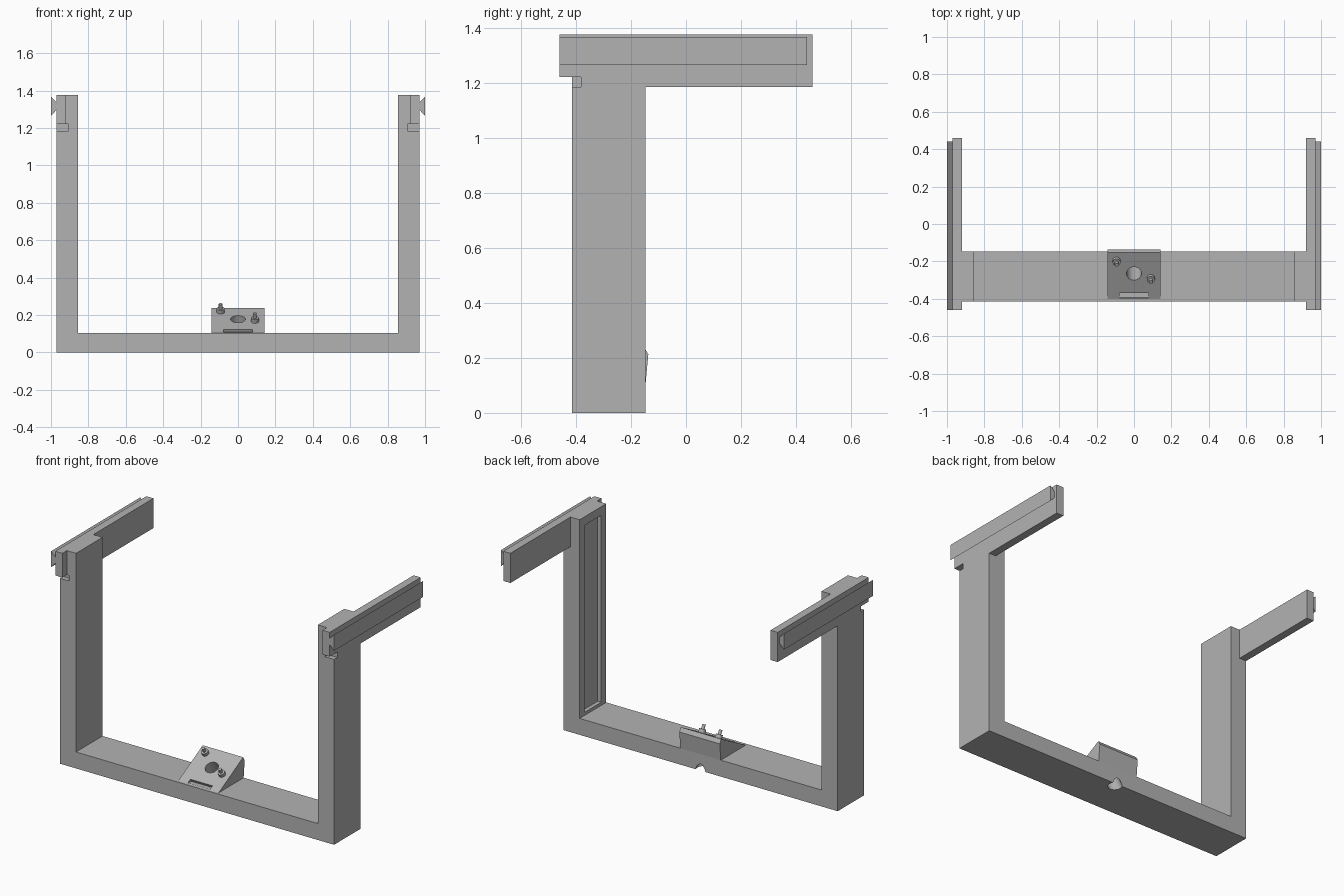
import bpy, bmesh, math
from mathutils import Vector, Matrix

cube = bpy.data.objects.get("Cube")
if cube:
    bpy.data.objects.remove(cube, do_unlink=True)

GREY = (0.45, 0.45, 0.45, 1)
grey = bpy.data.materials.new("plain grey")
grey.use_nodes = True
grey.diffuse_color = GREY
grey.node_tree.nodes["Principled BSDF"].inputs["Base Color"].default_value = GREY


def finish(name, bm):
    bmesh.ops.recalc_face_normals(bm, faces=bm.faces)
    mesh = bpy.data.meshes.new(name)
    bm.to_mesh(mesh)
    bm.free()
    mesh.materials.append(grey)
    obj = bpy.data.objects.new(name, mesh)
    bpy.context.collection.objects.link(obj)
    return obj


def prism(name, profile, axis, lo, hi):
    """Extrude a closed profile along x (profile is y, z) or y (profile is x, z)."""
    bm = bmesh.new()
    place = (lambda a, b: (lo, a, b)) if axis == "x" else (lambda a, b: (a, lo, b))
    face = bm.faces.new([bm.verts.new(place(a, b)) for a, b in profile])
    moved = bmesh.ops.extrude_face_region(bm, geom=[face])["geom"]
    step = Vector((hi - lo, 0, 0)) if axis == "x" else Vector((0, hi - lo, 0))
    bmesh.ops.translate(bm, vec=step, verts=[v for v in moved if isinstance(v, bmesh.types.BMVert)])
    return finish(name, bm)


def box(name, x, y, z):
    x = sorted(x)
    return prism(name, [(y[0], z[0]), (y[1], z[0]), (y[1], z[1]), (y[0], z[1])], "x", *x)


def cylinder(name, radius, bottom, top, frame, sides=32):
    bm = bmesh.new()
    bmesh.ops.create_cone(bm, cap_ends=True, segments=sides, radius1=radius, radius2=radius,
                          depth=top - bottom, matrix=frame @ Matrix.Translation((0, 0, (top + bottom) / 2)))
    return finish(name, bm)


def combine(target, other, operation, keep=False):
    mod = target.modifiers.new("combine", "BOOLEAN")
    mod.operation = operation
    mod.solver = "EXACT"
    mod.object = other
    bpy.context.view_layer.objects.active = target
    bpy.ops.object.modifier_apply(modifier=mod.name)
    if not keep:
        bpy.data.objects.remove(other, do_unlink=True)


# U-shaped frame: base beam and two posts
OUT, INN, TOP, BASE = 0.97, 0.855, 1.375, 0.105
FRONT, BACK = -0.415, -0.147
frame = prism("frame", [(-OUT, 0), (OUT, 0), (OUT, TOP), (INN, TOP), (INN, BASE),
                        (-INN, BASE), (-INN, TOP), (-OUT, TOP)], "y", FRONT, BACK)

# Shallow channel inside the left post
combine(frame, box("channel_cutter", (INN - 0.05, INN + 0.025), (-0.365, -0.195), (0.125, 1.32)), "DIFFERENCE")

for side, label in ((1, "left"), (-1, "right")):
    # Side arm, overhanging the post at front and reaching to the back
    arm = prism(label + "_arm", [(-0.46, 1.22), (-0.3, 1.22), (-0.3, 1.185), (0.46, 1.185),
                                 (0.46, TOP), (-0.46, TOP)], "x", *sorted((0.92 * side, OUT * side)))
    combine(frame, arm, "UNION")
    # Small notch under the front overhang
    notch = box("notch_cutter", (0.905 * side, 1.1 * side), (-0.5, -0.382), (1.185, 1.22))
    combine(frame, notch, "DIFFERENCE")
    # Dovetail rail on the outside of the arm
    prism(label + "_dovetail_rail", [(OUT * side, 1.297), (side, 1.265), (side, 1.367),
                                     (OUT * side, 1.337)], "y", -0.46, 0.44)

# Sloped mounting block in the middle of the base
block = prism("mounting_block", [(-0.40, BASE), (-0.152, 0.238), (-0.137, 0.213), (-0.147, BASE)],
              "x", -0.143, 0.143)
tilt = math.atan2(0.238 - BASE, 0.248)


def on_slope(x, y):
    z = BASE + (y + 0.40) * math.tan(tilt)
    return Matrix.Translation((x, y, z)) @ Matrix.Rotation(tilt, 4, "X")


# Angled hole through block and base
drill = cylinder("hole_cutter", 0.04, -0.32, 0.1, on_slope(0, -0.265))
combine(block, drill, "DIFFERENCE", keep=True)
combine(frame, drill, "DIFFERENCE")

# Slot near the lower edge of the slope
slot = box("slot_cutter", (-0.078, 0.078), (-0.014, 0.014), (-0.02, 0.05))
slot.data.transform(on_slope(0, -0.382))
combine(block, slot, "DIFFERENCE")

# Two stepped pegs standing on the slope
pegs = []
for label, x, y in (("rear", -0.093, -0.195), ("front", 0.09, -0.288)):
    spot = on_slope(x, y)
    pegs.append(cylinder(label + "_peg_collar", 0.021, -0.005, 0.022, spot, 24))
    pegs.append(cylinder(label + "_peg_pin", 0.01, 0.022, 0.05, spot, 16))

# Smooth the round surfaces only
bpy.ops.object.select_all(action="DESELECT")
for obj in [frame, block] + pegs:
    obj.select_set(True)
bpy.context.view_layer.objects.active = frame
bpy.ops.object.shade_smooth_by_angle(angle=math.radians(30))
